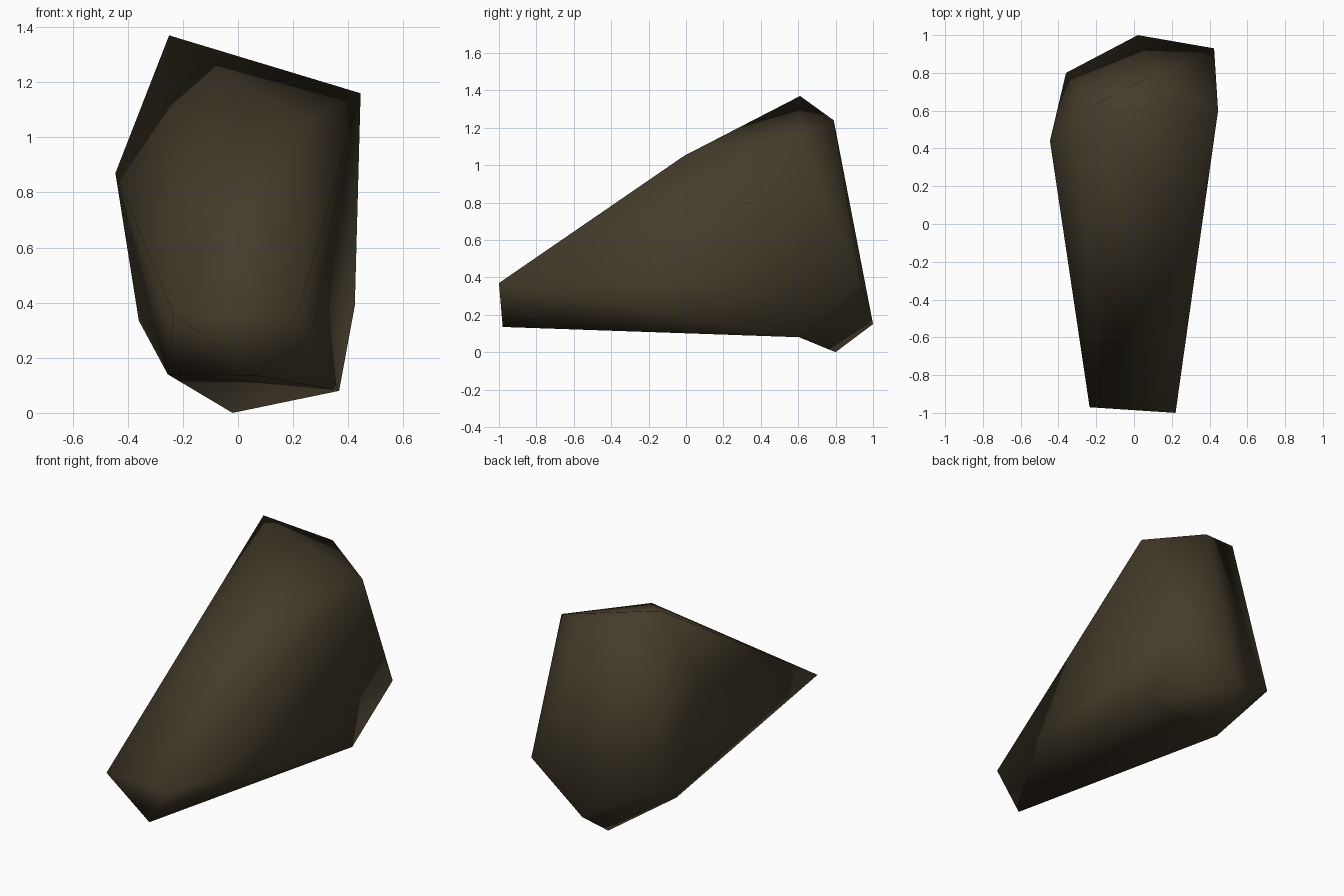
import bpy, bmesh

if "Cube" in bpy.data.objects:
    bpy.data.objects.remove(bpy.data.objects["Cube"])

# Corners of the faceted boulder, grouped from the narrow front to the tall back
front_end = [(-0.235, -0.97, 0.36), (0.22, -1.0, 0.37), (0.07, -0.98, 0.135)]
ridge = [(0.245, -0.01, 1.05), (-0.25, 0.61, 1.37), (0.105, 0.79, 1.24), (0.445, 0.60, 1.16)]
sides = [(-0.445, 0.44, 0.87), (-0.36, 0.80, 0.335), (0.424, 0.93, 0.39)]
base = [(-0.255, 0.46, 0.14), (0.367, 0.61, 0.08), (-0.02, 0.80, 0.0), (0.02, 1.0, 0.15)]

# Wrap the corners in a convex skin
bm = bmesh.new()
verts = [bm.verts.new(co) for co in front_end + ridge + sides + base]
bmesh.ops.convex_hull(bm, input=verts)

# Turn the long underside edge so that it runs across, leaving a raised belly
belly = bm.edges.get((verts[2], verts[12]))
if belly:
    bmesh.ops.rotate_edges(bm, edges=[belly])
bmesh.ops.recalc_face_normals(bm, faces=bm.faces[:])
for f in bm.faces:
    f.smooth = True  # shading is smooth over the whole rock

mesh = bpy.data.meshes.new("rock")
bm.to_mesh(mesh)
bm.free()

# Single dark brown stone colour
stone = bpy.data.materials.new("dark brown stone")
stone.diffuse_color = (0.058, 0.045, 0.024, 1.0)
stone.use_nodes = True
stone.node_tree.nodes["Principled BSDF"].inputs["Base Color"].default_value = stone.diffuse_color
mesh.materials.append(stone)

rock = bpy.data.objects.new("rock", mesh)
bpy.context.collection.objects.link(rock)
